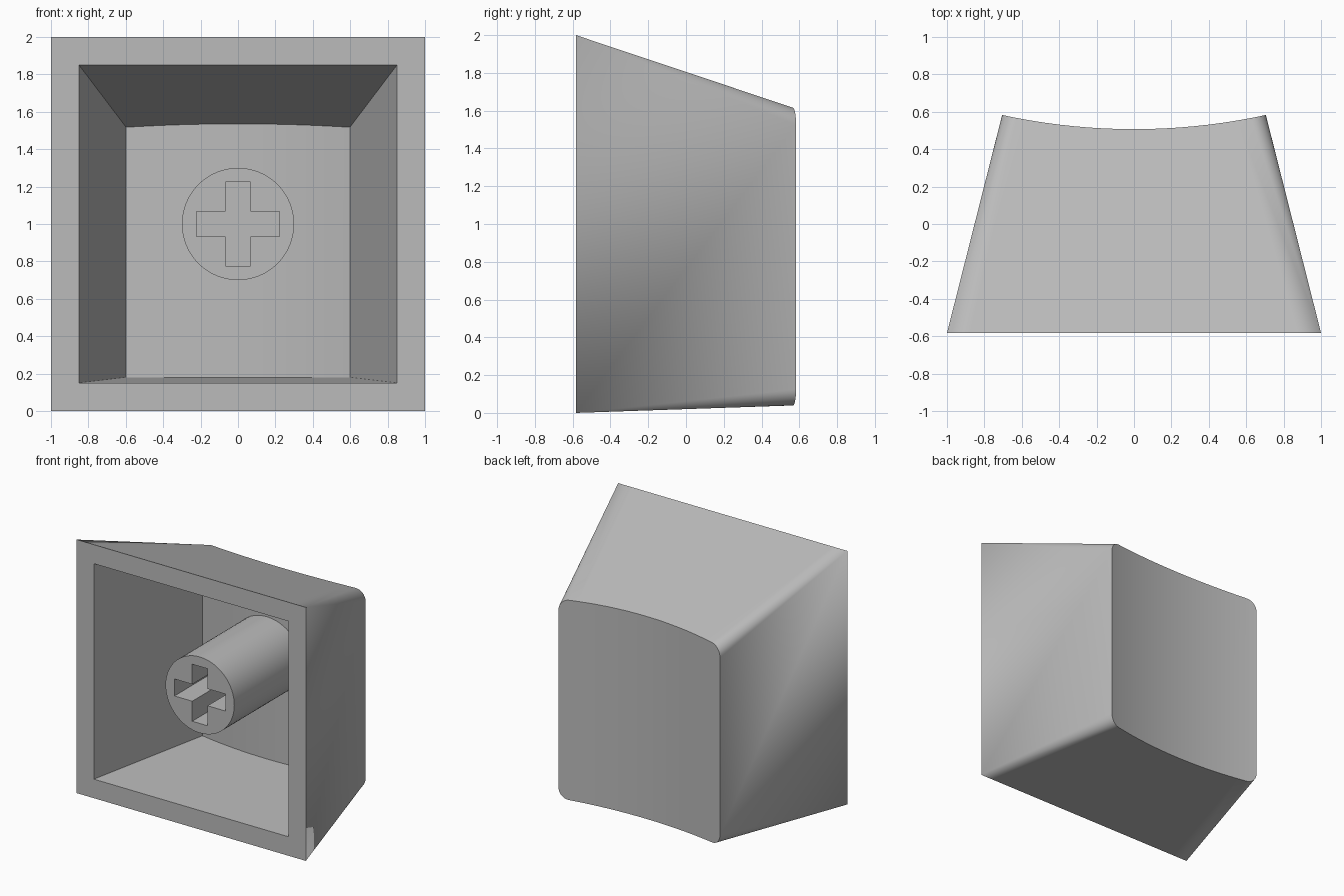
import bpy, bmesh, math
from mathutils import Vector

if "Cube" in bpy.data.objects:
    bpy.data.objects.remove(bpy.data.objects["Cube"])

FRONT, BACK = -0.583, 0.583   # open rim and tips of the dished face
SAG, HALF = 0.076, 0.705      # dish depth and half width
RADIUS = (HALF ** 2 + SAG ** 2) / (2 * SAG)
ARC, COLS = 8, 16             # corner steps, columns across the dish

plastic = bpy.data.materials.new("grey plastic")
plastic.use_nodes = True
colour = (0.5, 0.5, 0.5, 1)
plastic.diffuse_color = colour
plastic.node_tree.nodes["Principled BSDF"].inputs["Base Color"].default_value = colour


def dish(x):
    """Depth of the concave face at x."""
    return BACK - SAG + RADIUS - math.sqrt(RADIUS ** 2 - x * x)


def half_outline(half, height, r):
    """Points from right to left along one rounded edge."""
    arc = [(half - r + r * math.cos(a), height - r + r * math.sin(a))
           for a in (math.pi / 2 * i / ARC for i in range(ARC + 1))]
    flat = [((half - r) * (1 - 2 * i / COLS), height) for i in range(1, COLS)]
    return arc + flat + [(-x, z) for x, z in reversed(arc)]


def shell(bm, front, back, r, inset):
    """Tapered sleeve closed by the dish; returns its front ring."""
    rings = []
    for end, radius in ((front, 0), (back, r)):
        half, low, high = end
        mid = (low + high) / 2
        top = half_outline(half, high - mid, radius)
        rings.append([(x, mid + z) for x, z in top] + [(x, mid - z) for x, z in reversed(top)])
    near, far = [], []
    for (fx, fz), (bx, bz) in zip(*rings):
        a, b = Vector((fx, FRONT, fz)), Vector((bx, BACK, bz))
        p = b
        for _ in range(8):   # slide along the wall until it meets the dish
            p = a.lerp(b, (dish(p.x) - inset - FRONT) / (BACK - FRONT))
        near.append(bm.verts.new(a))
        far.append(bm.verts.new(p))
    n = len(near)
    for i in range(n):
        j = (i + 1) % n
        bm.faces.new((near[i], near[j], far[j], far[i]))
    for i in range(n // 2 - 1):
        bm.faces.new((far[i], far[i + 1], far[n - 2 - i], far[n - 1 - i]))
    return near


def finish(bm, name):
    bmesh.ops.remove_doubles(bm, verts=bm.verts, dist=1e-4)
    bmesh.ops.recalc_face_normals(bm, faces=bm.faces)
    mesh = bpy.data.meshes.new(name)
    bm.to_mesh(mesh)
    bm.free()
    obj = bpy.data.objects.new(name, mesh)
    bpy.context.collection.objects.link(obj)
    mesh.materials.append(plastic)
    bpy.ops.object.select_all(action='DESELECT')
    obj.select_set(True)
    bpy.context.view_layer.objects.active = obj
    bpy.ops.object.shade_smooth_by_angle(angle=math.radians(30))


# Hollow cap: outer sleeve, inner cavity and the flat rim joining them
bm = bmesh.new()
outer = shell(bm, (1, 0, 2), (HALF, 0.04, 1.61), 0.085, 0)
inner = shell(bm, (0.85, 0.15, 1.85), (0.555, 0.185, 1.46), 0, 0.15)
for i in range(len(outer)):
    j = (i + 1) % len(outer)
    bm.faces.new((outer[i], outer[j], inner[j], inner[i]))
finish(bm, "cap_shell")

# Round stem with a cross-shaped socket
bm = bmesh.new()
STEM_FRONT = -0.475
arm_x, arm_z, w = 0.222, 0.225, 0.067
quarter = [(arm_x, w), (w, w), (w, arm_z)]
cross = quarter + [(-x, z) for x, z in reversed(quarter)]
cross += [(-x, -z) for x, z in cross]
circle = [(0.3 * math.cos(a), 0.3 * math.sin(a))
          for a in (math.tau * i / 64 for i in range(64))]
face_edges = []
for outline, depth in ((circle, 0.9), (cross, 0.5)):
    rows = [[bm.verts.new((x, y, 1 + z)) for x, z in outline]
            for y in (STEM_FRONT, STEM_FRONT + depth)]
    for i in range(len(outline)):
        j = (i + 1) % len(outline)
        bm.faces.new((rows[0][i], rows[0][j], rows[1][j], rows[1][i]))
        face_edges.append(bm.edges.get((rows[0][i], rows[0][j])))
    bm.faces.new(rows[1])
bmesh.ops.triangle_fill(bm, use_beauty=True, edges=face_edges, normal=(0, -1, 0))
finish(bm, "stem")
